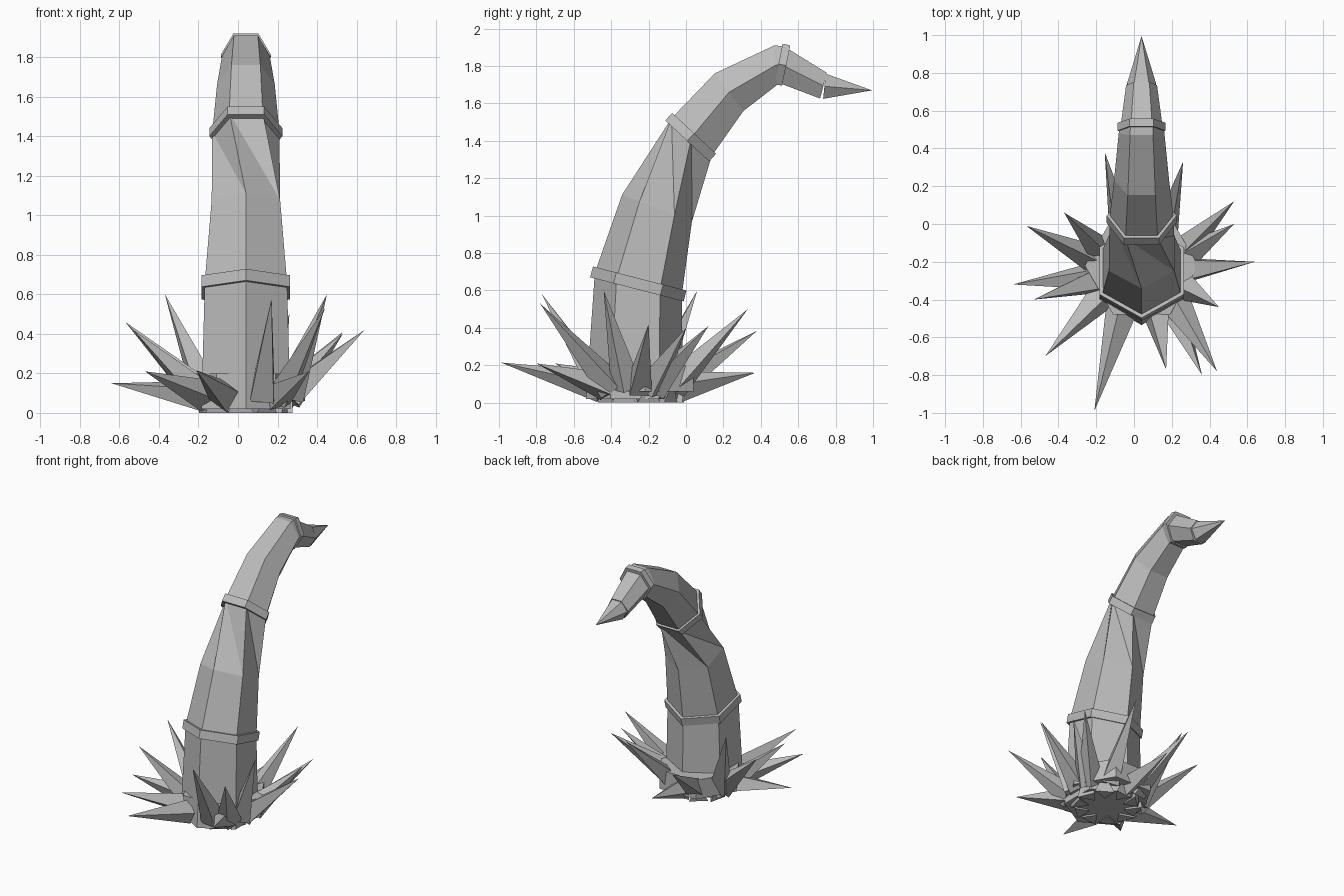
import bpy, bmesh, math
from mathutils import Vector

cube = bpy.data.objects.get("Cube")
if cube:
    bpy.data.objects.remove(cube, do_unlink=True)

grey = bpy.data.materials.new("stone grey")
grey.use_nodes = True
grey.diffuse_color = (0.5, 0.5, 0.5, 1)
grey.node_tree.nodes["Principled BSDF"].inputs["Base Color"].default_value = (0.5, 0.5, 0.5, 1)

AXIS_X = 0.04


def finish(name, bm):
    bmesh.ops.recalc_face_normals(bm, faces=bm.faces)
    mesh = bpy.data.meshes.new(name)
    bm.to_mesh(mesh)
    bm.free()
    mesh.materials.append(grey)
    obj = bpy.data.objects.new(name, mesh)
    bpy.context.collection.objects.link(obj)
    return obj


def hexagon(bm, y, z, ny, nz, radius, turn):
    """Six vertices around a point, in a plane facing (0, ny, nz)."""
    n = Vector((0, ny, nz)).normalized()
    v = Vector((0, n.z, -n.y))
    ring = []
    for i in range(6):
        a = math.radians(60 * i + turn)
        p = Vector((AXIS_X + radius * math.sin(a), y, z)) + v * radius * math.cos(a)
        ring.append(bm.verts.new(p))
    return ring


def tube(name, sections, tip=None):
    bm = bmesh.new()
    rings = [hexagon(bm, *s) for s in sections]
    for k in range(len(rings) - 1):
        low, high = rings[k], rings[k + 1]
        twisted = sections[k][5] != sections[k + 1][5]
        for i in range(6):
            j = (i + 1) % 6
            if twisted:
                bm.faces.new((low[i], high[j], high[i]))
                bm.faces.new((low[i], low[j], high[j]))
            else:
                bm.faces.new((low[i], low[j], high[j], high[i]))
    bm.faces.new(rings[0])
    if tip:
        end = bm.verts.new(tip)
        for i in range(6):
            bm.faces.new((rings[-1][i], rings[-1][(i + 1) % 6], end))
    else:
        bm.faces.new(rings[-1])
    return finish(name, bm)


def collar(name, y, z, ny, nz, radius, turn, height):
    n = Vector((0, ny, nz)).normalized() * height / 2
    return tube(name, [(y + s * n.y, z + s * n.z, ny, nz, radius, turn) for s in (-1, 1)])


# Curved trunk, twisting below the middle collar
tube("trunk", [
    (-0.275, 0.02, 0, 1, 0.26, 0),
    (-0.255, 0.635, 0.25, 0.97, 0.24, 0),
    (-0.155, 1.04, 0.36, 0.93, 0.2, 0),
    (0.03, 1.42, 0.68, 0.73, 0.17, 30),
    (0.23, 1.66, 0.79, 0.61, 0.146, 30),
    (0.48, 1.805, 1, 0.09, 0.121, 30),
    (0.51, 1.807, 0.97, -0.2, 0.118, 30),
])

# Claw at the end of the trunk
tube("claw_base", [
    (0.51, 1.807, 0.97, -0.2, 0.112, 30),
    (0.735, 1.695, 0.97, -0.25, 0.082, 30),
])
tube("claw_tip", [(0.74, 1.692, 0.99, -0.1, 0.078, 30)], (AXIS_X, 0.995, 1.67))

# Collars
collar("lower_collar", -0.255, 0.635, 0.25, 0.97, 0.258, 0, 0.06)
collar("middle_collar", 0.025, 1.42, 0.68, 0.73, 0.185, 30, 0.055)
collar("upper_collar", 0.515, 1.807, 0.97, -0.2, 0.127, 30, 0.042)
collar("base_band", -0.22, 0.13, 0, 1, 0.3, 30, 0.14)

# Crown of spikes, given by their tips
tips = [
    (-0.57, -0.01, 0.46), (-0.64, -0.32, 0.15), (-0.53, -0.4, 0.42),
    (-0.47, -0.7, 0.21), (-0.21, -0.99, 0.215), (0.17, -0.77, 0.58),
    (0.36, -0.8, 0.21), (0.44, -0.78, 0.53), (0.45, -0.44, 0.6),
    (0.64, -0.2, 0.42), (0.53, 0, 0.4), (0.53, 0.12, 0.41),
    (0.26, 0.33, 0.5), (-0.155, 0.38, 0.385), (0.02, 0.37, 0.16),
    (-0.37, 0.06, 0.6),
]
for number, t in enumerate(tips):
    tip = Vector(t)
    out = Vector(((tip.x - AXIS_X) * 1.6, tip.y + 0.26, 0)).normalized()
    base = Vector((AXIS_X, -0.26, 0.085)) + out * 0.22
    rotation = (tip - base).to_track_quat("Z", "Y").to_matrix()
    bm = bmesh.new()
    ring = []
    for i in range(4):
        a = math.radians(90 * i + 25 * number)
        offset = rotation @ Vector((math.cos(a), math.sin(a), 0)) * 0.085
        ring.append(bm.verts.new(base + offset))
    end = bm.verts.new(tip)
    bm.faces.new(ring)
    for i in range(4):
        bm.faces.new((ring[i], ring[(i + 1) % 4], end))
    finish("spike_%d" % (number + 1), bm)

# Broken chips under the crown
for i in range(10):
    a = math.radians(36 * i + 10)
    d = Vector((math.cos(a), math.sin(a), 0))
    side = Vector((-d.y, d.x, 0))
    c = Vector((AXIS_X, -0.24, 0))
    bm = bmesh.new()
    pts = [c + d * 0.12, c + d * 0.2 + side * 0.07, c + d * 0.23 - side * 0.06]
    foot = [bm.verts.new(p) for p in pts]
    top = bm.verts.new(c + d * 0.24 + Vector((0, 0, 0.12)))
    bm.faces.new(foot)
    for k in range(3):
        bm.faces.new((foot[k], foot[(k + 1) % 3], top))
    finish("chip_%d" % (i + 1), bm)
